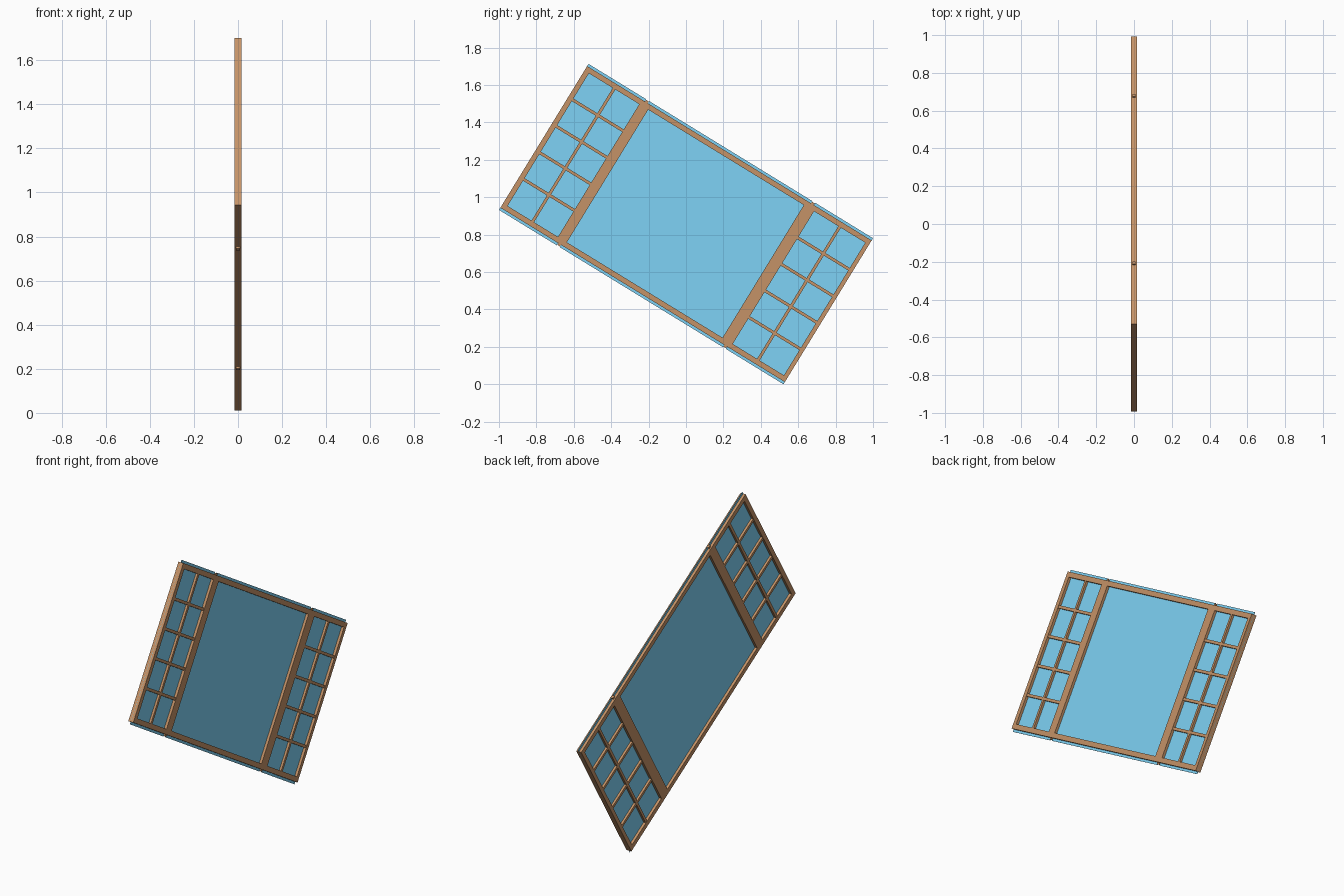
import bpy, bmesh, math
from mathutils import Matrix, Vector

if "Cube" in bpy.data.objects:
    bpy.data.objects.remove(bpy.data.objects["Cube"])

TILT = math.radians(31.5)
U, V_GLASS, V = 0.892, 0.458, 0.444     # half length, half height of glass, of frame
POST, W, D = 0.52, 0.028, 0.016         # panel joint, member width, half depth
ZC = U * math.sin(TILT) + V_GLASS * math.cos(TILT)
PLACE = Matrix.Translation((0, 0, ZC)) @ Matrix.Rotation(-TILT, 4, 'X')


def material(name, color):
    m = bpy.data.materials.new(name)
    m.diffuse_color = color
    m.use_nodes = True
    m.node_tree.nodes["Principled BSDF"].inputs["Base Color"].default_value = m.diffuse_color
    return m


wood = material("wood", (0.56, 0.29, 0.135, 1))
glass = material("glass", (0.21, 0.65, 0.92, 0.6))


def build(name, boxes, mat):
    """One object from boxes given as (u0, u1, v0, v1, half depth)."""
    bm = bmesh.new()
    for u0, u1, v0, v1, d in boxes:
        m = Matrix.Translation((0, (u0 + u1) / 2, (v0 + v1) / 2))
        m = m @ Matrix.Diagonal(Vector((2 * d, u1 - u0, v1 - v0, 1)))
        bmesh.ops.create_cube(bm, size=1, matrix=m)
    me = bpy.data.meshes.new(name)
    bm.to_mesh(me)
    bm.free()
    me.materials.append(mat)
    ob = bpy.data.objects.new(name, me)
    ob.matrix_world = PLACE
    bpy.context.collection.objects.link(ob)
    return ob


def frame(u0, u1, wr=W):
    # two stiles with rails fitted between them
    return [(u0, u0 + W, -V, V, D), (u1 - wr, u1, -V, V, D),
            (u0 + W, u1 - wr, V - W, V, D), (u0 + W, u1 - wr, -V, -V + W, D)]


def muntins(u0, u1, cols, rows, wr=W, t=0.008, d=0.014):
    a, b, h = u0 + W, u1 - wr, V - W
    bars = []
    for i in range(1, cols):
        c = a + (b - a) * i / cols
        bars.append((c - t, c + t, -h, h, d))
    for j in range(1, rows):
        c = -h + 2 * h * j / rows
        bars.append((a, b, c - t, c + t, d))
    return bars


# side sashes with divided lights
for name, u0, u1, wr in (("left", -U, -POST, W), ("right", POST, U, 0.023)):
    build(name + "_sash_frame", frame(u0, u1, wr), wood)
    build(name + "_sash_muntins", muntins(u0, u1, 2, 5, wr), wood)
    g0, g1 = (u0, u1 - 0.01) if u0 < 0 else (u0 + 0.01, u1)
    build(name + "_sash_glass", [(g0, g1, -V_GLASS, V_GLASS, 0.001)], glass)

# large centre pane
build("centre_frame", frame(-POST, POST, 0.036), wood)
build("centre_glass", [(-POST + 0.008, POST - 0.008, -V_GLASS, V_GLASS, 0.001)], glass)

# small pins at the ends of the posts
pins = [(s * POST - 0.008, s * POST + 0.008, min(t * V, t * (V + 0.01)),
         max(t * V, t * (V + 0.01)), 0.008) for s in (-1, 1) for t in (-1, 1)]
build("post_pins", pins, wood)
